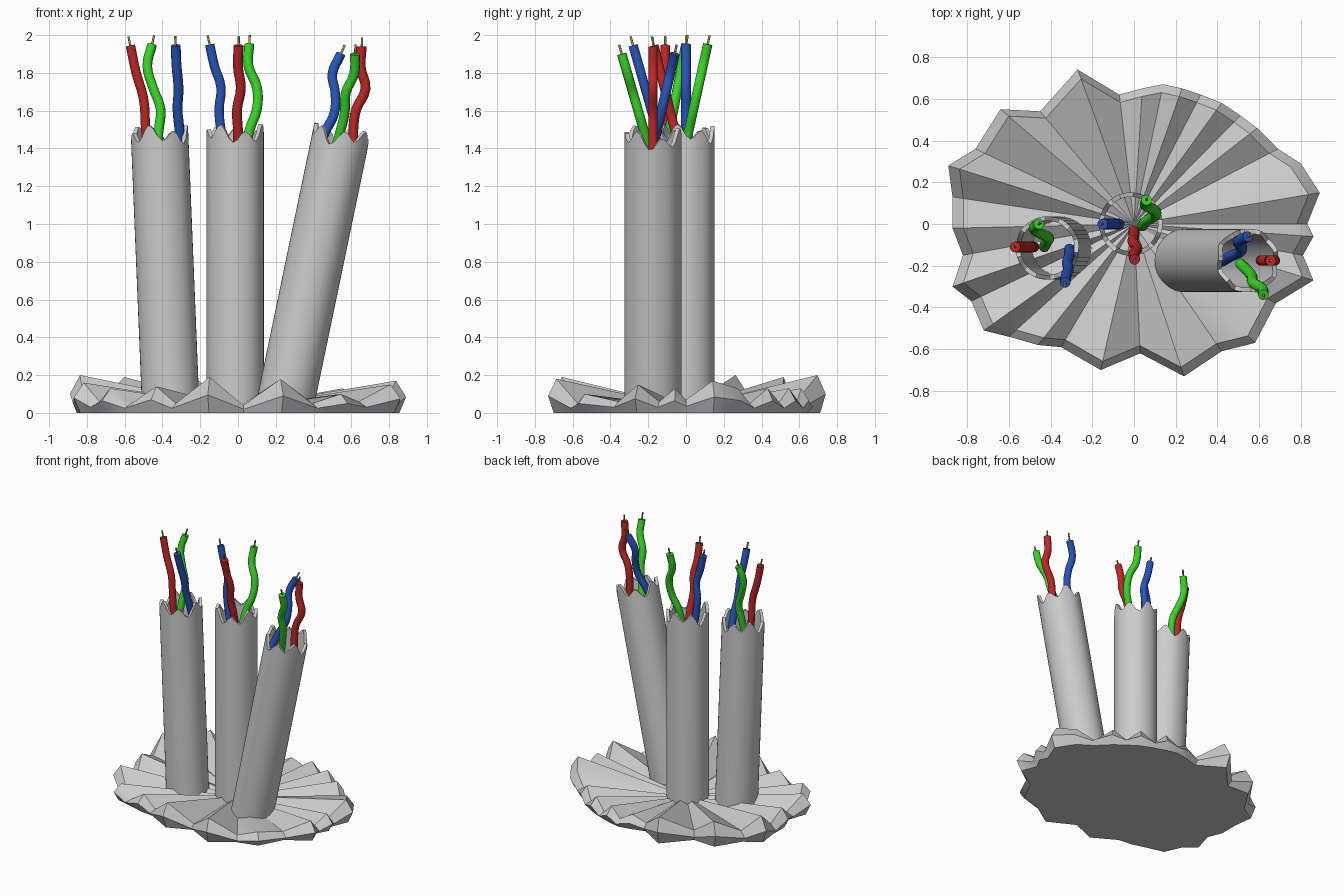
import bpy, bmesh, math
from mathutils import Vector

cube = bpy.data.objects.get("Cube")
if cube:
    bpy.data.objects.remove(cube, do_unlink=True)


def material(name, rgb):
    mat = bpy.data.materials.new(name)
    mat.use_nodes = True
    mat.diffuse_color = (*rgb, 1)
    mat.node_tree.nodes["Principled BSDF"].inputs["Base Color"].default_value = (*rgb, 1)
    return mat


grey = material("grey", (0.6, 0.6, 0.6))
brass = material("brass", (0.45, 0.32, 0.06))
colours = {
    "red": material("red", (0.52, 0.02, 0.02)),
    "green": material("green", (0.04, 0.66, 0.02)),
    "blue": material("blue", (0.02, 0.09, 0.48)),
}


def smooth(obj, angle):
    bpy.ops.object.select_all(action="DESELECT")
    obj.select_set(True)
    bpy.context.view_layer.objects.active = obj
    bpy.ops.object.shade_smooth_by_angle(angle=math.radians(angle))


def finish(bm, name, mat, angle=30):
    bmesh.ops.recalc_face_normals(bm, faces=bm.faces)
    mesh = bpy.data.meshes.new(name)
    bm.to_mesh(mesh)
    bm.free()
    mesh.materials.append(mat)
    obj = bpy.data.objects.new(name, mesh)
    bpy.context.collection.objects.link(obj)
    smooth(obj, angle)
    return obj


def bridge(bm, lower, upper):
    n = len(lower)
    for i in range(n):
        j = (i + 1) % n
        bm.faces.new((lower[i], lower[j], upper[j], upper[i]))


# Pleated base: rim points as x, y and crest height
RIM = [
    (-.27, .74, .2), (-.07, .62, .06), (.04, .65, .11), (.14, .67, .06), (.23, .65, .13),
    (.32, .62, .05), (.42, .58, .13), (.51, .52, .05), (.59, .46, .13), (.69, .36, .05),
    (.8, .29, .13), (.89, .15, .17), (.83, 0, .07), (.86, -.06, .13), (.81, -.15, .06),
    (.86, -.27, .15), (.68, -.38, .06), (.58, -.57, .1), (.42, -.61, .05), (.24, -.73, .18),
    (.03, -.62, .04), (-.16, -.7, .19), (-.35, -.59, .05), (-.46, -.58, .14), (-.6, -.54, .05),
    (-.72, -.51, .13), (-.78, -.37, .06), (-.87, -.3, .16), (-.82, -.15, .06),
    (-.87, -.02, .15), (-.87, .13, .08), (-.89, .28, .2), (-.76, .36, .08),
    (-.64, .55, .19), (-.45, .54, .07),
]


def build_base():
    bm = bmesh.new()
    bottom = [bm.verts.new((x * .96, y * .96, 0)) for x, y, h in RIM]
    belly = [bm.verts.new((x, y, h * .5)) for x, y, h in RIM]
    crest = [bm.verts.new((x * .94, y * .94, h)) for x, y, h in RIM]
    bridge(bm, bottom, belly)
    bridge(bm, belly, crest)
    bm.faces.new(bottom)
    centre = bm.verts.new((0, 0, .03))
    for i, v in enumerate(crest):
        bm.faces.new((v, crest[(i + 1) % len(crest)], centre))
    finish(bm, "pleated_base", grey, 35)


# Hollow tubes with a torn upper edge
def build_tube(name, foot, top, phase):
    foot, top = Vector(foot), Vector(top)
    axis = top - foot
    turn = Vector((0, 0, 1)).rotation_difference(axis.normalized())
    length, sides = axis.length, 42
    bm = bmesh.new()

    def ring(radius, torn):
        verts = []
        for i in range(sides):
            a = math.tau * i / sides
            jag = .035 * math.cos(7 * a + phase) + .02 * math.sin(3 * a + phase)
            z = length + jag if torn else .04
            p = Vector((radius * math.cos(a), radius * math.sin(a), z))
            verts.append(bm.verts.new(foot + turn @ p))
        return verts

    rings = [ring(.152, False), ring(.152, True), ring(.13, True), ring(.13, False)]
    for i in range(4):
        bridge(bm, rings[i], rings[(i + 1) % 4])
    finish(bm, name, grey)


# Wires: bevelled curves, capped, turned into meshes
def sweep(name, points, radius, mat):
    data = bpy.data.curves.new(name, "CURVE")
    data.dimensions = "3D"
    data.bevel_depth = radius
    data.bevel_resolution = 3
    data.resolution_u = 4
    data.use_fill_caps = True
    spline = data.splines.new("BEZIER")
    spline.bezier_points.add(len(points) - 1)
    for bp, p in zip(spline.bezier_points, points):
        bp.co = p
        bp.handle_left_type = bp.handle_right_type = "AUTO"
    data.materials.append(mat)
    obj = bpy.data.objects.new(name, data)
    bpy.context.collection.objects.link(obj)
    bpy.ops.object.select_all(action="DESELECT")
    obj.select_set(True)
    bpy.context.view_layer.objects.active = obj
    bpy.ops.object.convert(target="MESH")
    smooth(bpy.context.view_layer.objects.active, 40)


def build_wire(side, colour, xs, y_start, y_end, z_end):
    z_start = 1.38
    points = []
    for i, x in enumerate(xs):
        t = i / (len(xs) - 1)
        points.append(Vector((x, y_start + (y_end - y_start) * t,
                              z_start + (z_end - z_start) * t)))
    sweep(f"{side}_{colour}_wire", points, .026, colours[colour])
    # bare metal end
    end = points[-1]
    lean = (end - points[-2]).normalized() * .05
    lean.z = .048
    sweep(f"{side}_{colour}_wire_tip", [end - lean * .2, end + lean], .006, brass)


build_base()
build_tube("right_tube", (-.355, -.115, 0), (-.415, -.115, 1.47), 1)
build_tube("middle_tube", (-.015, 0, 0), (-.015, 0, 1.475), 2.2)
build_tube("left_tube", (.24, -.175, 0), (.545, -.175, 1.465), 4)

# Side, colour, x along the wire, y at both ends, upper height
WIRES = [
    ("right", "red", (-.48, -.49, -.5, -.54, -.57), -.11, -.11, 1.945),
    ("right", "green", (-.43, -.42, -.41, -.45, -.48, -.455), -.11, 0, 1.95),
    ("right", "blue", (-.31, -.31, -.32, -.315, -.325, -.33), -.12, -.28, 1.945),
    ("middle", "blue", (-.07, -.09, -.1, -.09, -.125, -.15), 0, 0, 1.95),
    ("middle", "red", (0, 0, -.005, .015, 0, .003), -.03, -.17, 1.945),
    ("middle", "green", (.04, .06, .1, .1, .055, .06), -.01, .115, 1.952),
    ("left", "blue", (.42, .46, .51, .515, .5, .545), -.18, -.06, 1.9),
    ("left", "green", (.51, .54, .565, .57, .615, .62), -.19, -.34, 1.9),
    ("left", "red", (.61, .61, .625, .675, .65, .655), -.175, -.175, 1.94),
]
for wire in WIRES:
    build_wire(*wire)
